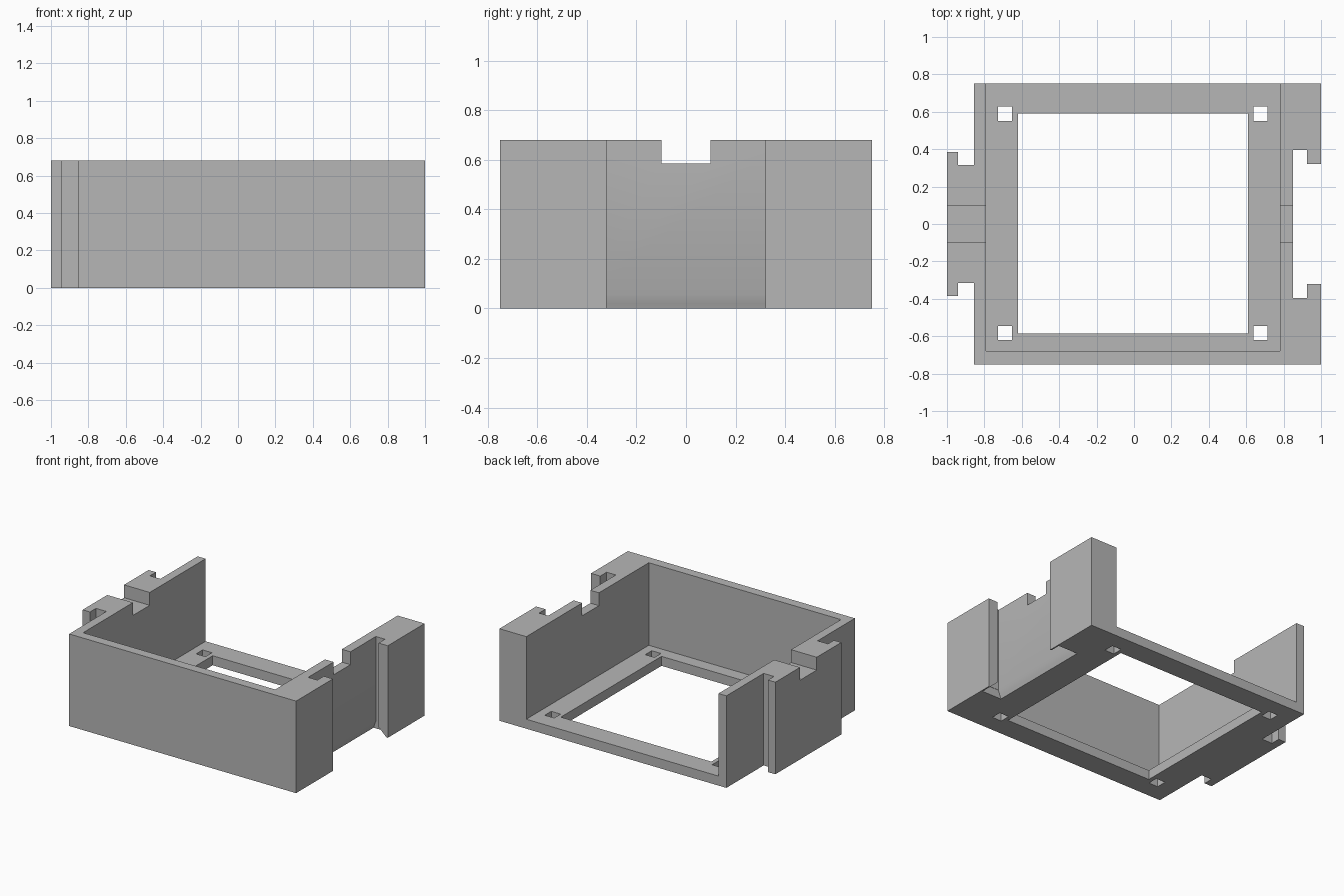
import bpy
import bmesh
from mathutils import Vector

if "Cube" in bpy.data.objects:
    bpy.data.objects.remove(bpy.data.objects["Cube"])

HEIGHT, FLOOR = 0.68, 0.07

grey = bpy.data.materials.new("plain grey")
grey.use_nodes = True
grey.diffuse_color = (0.47, 0.47, 0.47, 1)
grey.node_tree.nodes["Principled BSDF"].inputs["Base Color"].default_value = grey.diffuse_color


def prism(name, points, offset):
    """Extrude a closed polygon along an offset."""
    bm = bmesh.new()
    face = bm.faces.new([bm.verts.new(p) for p in points])
    extruded = bmesh.ops.extrude_face_region(bm, geom=[face])["geom"]
    verts = [g for g in extruded if isinstance(g, bmesh.types.BMVert)]
    bmesh.ops.translate(bm, verts=verts, vec=Vector(offset))
    bmesh.ops.recalc_face_normals(bm, faces=bm.faces)
    mesh = bpy.data.meshes.new(name)
    bm.to_mesh(mesh)
    bm.free()
    mesh.materials.append(grey)
    obj = bpy.data.objects.new(name, mesh)
    bpy.context.collection.objects.link(obj)
    return obj


def box(name, x0, x1, y0, y1, z0, z1):
    corners = [(x0, y0, z0), (x1, y0, z0), (x1, y1, z0), (x0, y1, z0)]
    return prism(name, corners, (0, 0, z1 - z0))


def cut(target, cutter):
    """Subtract a cutter and discard it."""
    cutter.hide_render = True
    mod = target.modifiers.new("cut", "BOOLEAN")
    mod.operation = "DIFFERENCE"
    mod.solver = "EXACT"
    mod.object = cutter
    bpy.ops.object.select_all(action="DESELECT")
    bpy.context.view_layer.objects.active = target
    target.select_set(True)
    bpy.ops.object.modifier_apply(modifier=mod.name)
    bpy.data.objects.remove(cutter)


# Half plans of the socket side and the tongue side, mirrored front to back
socket = [(1, 0.75), (1, 0.32), (0.925, 0.32), (0.925, 0.395), (0.85, 0.395)]
tongue = [(-1, 0.385), (-0.94, 0.385), (-0.94, 0.315), (-0.855, 0.315), (-0.855, 0.75)]
right_half = socket + [(x, -y) for x, y in reversed(socket)]
left_half = [(x, -y) for x, y in reversed(tongue)] + tongue
outline = [(x, y, 0) for x, y in right_half + left_half]
frame = prism("interlocking_frame", outline, (0, 0, HEIGHT))

# Pocket open at the top and back, and the window through the floor
cut(frame, box("pocket_cutter", -0.79, 0.78, -0.68, 1, FLOOR, 1))
cut(frame, box("window_cutter", -0.62, 0.61, -0.585, 0.59, -0.1, 0.3))

# Square holes at the floor corners
for x in (-0.69, 0.677):
    for y in (-0.583, 0.589):
        cut(frame, box("hole_cutter", x - 0.038, x + 0.038, y - 0.038, y + 0.038, -0.1, 0.3))

# Notches in the tops of both side walls
for x0, x1 in ((-1.1, -0.5), (0.5, 0.9)):
    cut(frame, box("notch_cutter", x0, x1, -0.098, 0.098, 0.585, 1))

# Eased lead-in under the socket
lead_in = [(0.83, -0.03), (0.83, 0), (0.836, 0.02), (0.851, 0.06),
           (0.924, 0.06), (0.99, 0), (0.99, -0.03)]
cut(frame, prism("lead_in_cutter", [(x, -0.397, z) for x, z in lead_in], (0, 0.794, 0)))

frame.select_set(True)
bpy.ops.object.shade_smooth_by_angle()
